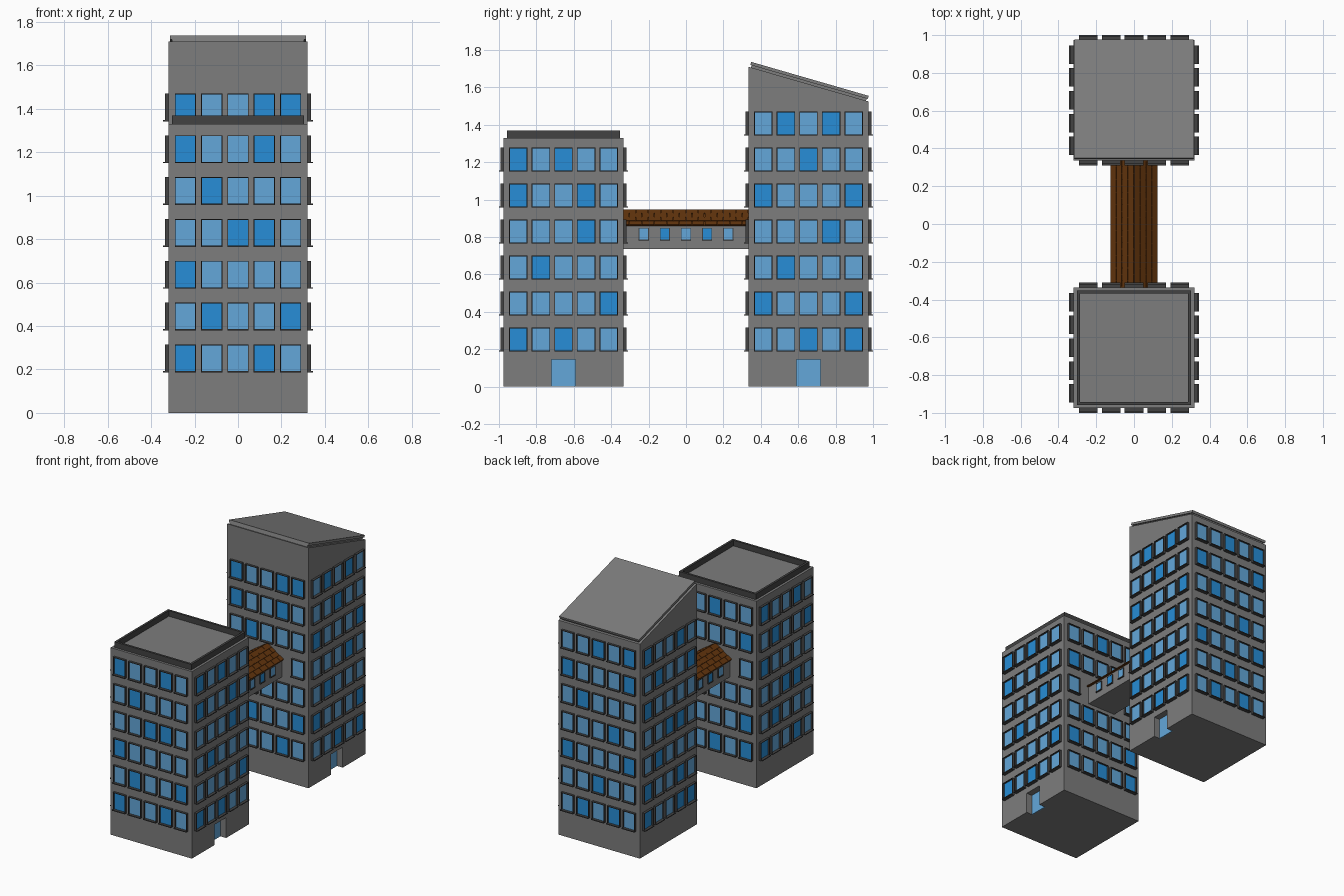
import bpy, bmesh, math
from mathutils import Matrix, Vector

if "Cube" in bpy.data.objects:
    bpy.data.objects.remove(bpy.data.objects["Cube"])


def material(name, color):
    m = bpy.data.materials.new(name)
    m.diffuse_color = (*color, 1)
    m.use_nodes = True
    m.node_tree.nodes["Principled BSDF"].inputs["Base Color"].default_value = m.diffuse_color
    return m


WALL = material("wall grey", (0.205, 0.205, 0.205))
FRAME = material("frame dark grey", (0.055, 0.055, 0.055))
LIGHT = material("light blue glass", (0.125, 0.39, 0.70))
DARK = material("deep blue glass", (0.02, 0.27, 0.68))
TILE = material("brown tile", (0.125, 0.035, 0.004))


def box(bm, lo, hi, mat=Matrix(), index=0):
    """Add a box from corner lo to corner hi, moved by a matrix."""
    lo, hi = Vector(lo), Vector(hi)
    size = Matrix.Diagonal((*(hi - lo), 1))
    made = bmesh.ops.create_cube(bm, size=1, matrix=mat @ Matrix.Translation((lo + hi) / 2) @ size)
    for f in {f for v in made["verts"] for f in v.link_faces}:
        f.material_index = index


def finish(bm, name, *mats):
    bmesh.ops.recalc_face_normals(bm, faces=bm.faces)
    me = bpy.data.meshes.new(name)
    bm.to_mesh(me)
    bm.free()
    for m in mats:
        me.materials.append(m)
    ob = bpy.data.objects.new(name, me)
    bpy.context.collection.objects.link(ob)
    return ob


def prism(name, points, vector, mat):
    """Extrude a flat outline along a vector."""
    bm = bmesh.new()
    face = bm.faces.new([bm.verts.new(p) for p in points])
    new = bmesh.ops.extrude_face_region(bm, geom=[face])["geom"]
    bmesh.ops.translate(bm, verts=[v for v in new if isinstance(v, bmesh.types.BMVert)], vec=vector)
    return finish(bm, name, mat)


def window(frames, glass, mat, w, h, depth, sill, dark):
    """Window on a wall: local x along the wall, -y outward, z up."""
    t = 0.004
    box(glass, (-w / 2, -0.005, -h / 2), (w / 2, 0, h / 2), mat, int(dark))
    for s in (-1, 1):
        x = s * w / 2
        box(frames, (min(x, x + s * t), -depth, -h / 2), (max(x, x + s * t), 0, h / 2), mat)
    box(frames, (-w / 2 - t, -depth, h / 2), (w / 2 + t, 0, h / 2 + t), mat)
    box(frames, (-w / 2 - t, -sill, -h / 2 - 0.006), (w / 2 + t, 0, -h / 2), mat)


# Columns with deep blue glass, row by row from the ground, for each wall
FRONT = ["03", "14", "0", "23", "1", "03", "034"]
SIDE_A = ["02", "4", "1", "3", "03", "02"]
SIDE_B = ["24", "04", "1", "3", "04", "2", "13"]
HALF = 0.32


def tower_windows(name, cy, patterns, inner):
    frames, glass = bmesh.new(), bmesh.new()
    for side, rows in enumerate(patterns):
        turn = Matrix.Translation((0, cy, 0)) @ Matrix.Rotation(side * math.pi / 2, 4, 'Z')
        for r, dark in enumerate(rows):
            for c in range(5):
                if side == inner and r == 3 and c in (1, 2, 3):
                    continue  # the bridge joins here
                at = turn @ Matrix.Translation(((c - 2) * 0.121, -HALF, 0.252 + r * 0.1925))
                window(frames, glass, at, 0.09, 0.118, 0.017, 0.025, str(c) in dark)
    finish(frames, name + "_window_frames", FRAME)
    finish(glass, name + "_window_glass", LIGHT, DARK)


def tower(name, cy, z_front, z_back):
    """Tower body with a recessed door on the right side."""
    y0, y1 = cy - HALF, cy + HALF
    body = prism(name + "_body", [(-HALF, y0, 0), (-HALF, y1, 0), (-HALF, y1, z_back), (-HALF, y0, z_front)],
                 (2 * HALF, 0, 0), WALL)
    bm = bmesh.new()
    box(bm, (0.27, cy - 0.065, -0.1), (0.4, cy + 0.065, 0.145))
    cutter = finish(bm, name + "_door_cutter", WALL)
    mod = body.modifiers.new("door", 'BOOLEAN')
    mod.operation, mod.solver, mod.object = 'DIFFERENCE', 'EXACT', cutter
    bpy.context.view_layer.objects.active = body
    bpy.ops.object.modifier_apply(modifier=mod.name)
    bpy.data.objects.remove(cutter)
    bm = bmesh.new()
    box(bm, (0.268, cy - 0.065, 0), (0.275, cy + 0.065, 0.145))
    finish(bm, name + "_door", LIGHT)


CY = 0.655
tower("front_tower", -CY, 1.33, 1.33)
tower("back_tower", CY, 1.71, 1.525)
tower_windows("front_tower", -CY, [FRONT[:6], SIDE_A, SIDE_B[:6], FRONT[5::-1]], 2)
tower_windows("back_tower", CY, [FRONT, SIDE_B, SIDE_B[::-1], FRONT[::-1]], 0)

# Parapet ring on the front tower
bm = bmesh.new()
for k in range(4):
    box(bm, (-0.303, -0.303, 1.325), (0.287, -0.287, 1.37),
        Matrix.Translation((0, -CY, 0)) @ Matrix.Rotation(k * math.pi / 2, 4, 'Z'))
finish(bm, "parapet", FRAME)

# Sloped roof slab on the back tower, raised on an inset layer
slope = Matrix.Translation((0, CY, 1.6175)) @ Matrix.Rotation(-math.atan2(0.185, 0.64), 4, 'X')
for name, half_x, half_l, z0, z1 in (("roof_base", 0.303, 0.32, -0.004, 0.012),
                                     ("roof_slab", 0.314, 0.327, 0.012, 0.029)):
    bm = bmesh.new()
    box(bm, (-half_x, -half_l, z0), (half_x, half_l, z1), slope)
    finish(bm, name, WALL)

# Bridge between the towers
END = 0.335
bm = bmesh.new()
box(bm, (-0.11, -END, 0.735), (0.11, END, 0.865))
finish(bm, "bridge_body", WALL)
frames, glass = bmesh.new(), bmesh.new()
for side in (1, 3):
    for c in range(5):
        at = Matrix.Rotation(side * math.pi / 2, 4, 'Z') @ Matrix.Translation(((c - 2) * 0.113, -0.11, 0.816))
        window(frames, glass, at, 0.046, 0.058, 0.006, 0.01, c % 2 == 1)
finish(frames, "bridge_window_frames", FRAME)
finish(glass, "bridge_window_glass", LIGHT, DARK)

# Bridge roof with staggered tiles
prism("bridge_roof", [(-0.124, -END, 0.86), (0.124, -END, 0.86), (0, -END, 0.943)], (0, 2 * END, 0), TILE)
bm = bmesh.new()
ROWS, STEP = 4, 0.067
run = math.hypot(0.124, 0.083) / ROWS
for turn in (0, math.pi):
    mat = (Matrix.Rotation(turn, 4, 'Z') @ Matrix.Translation((0, 0, 0.943))
           @ Matrix.Rotation(math.atan2(0.083, 0.124), 4, 'Y'))
    for r in range(ROWS):
        start = -END - (r % 2) * STEP / 2
        for k in range(11):
            a, b = max(start + k * STEP, -END), min(start + (k + 1) * STEP - 0.003, END)
            if b - a > 0.01:
                box(bm, (r * run, a, -0.002), ((r + 1) * run - 0.003, b, 0.006), mat)
finish(bm, "bridge_roof_tiles", TILE)
